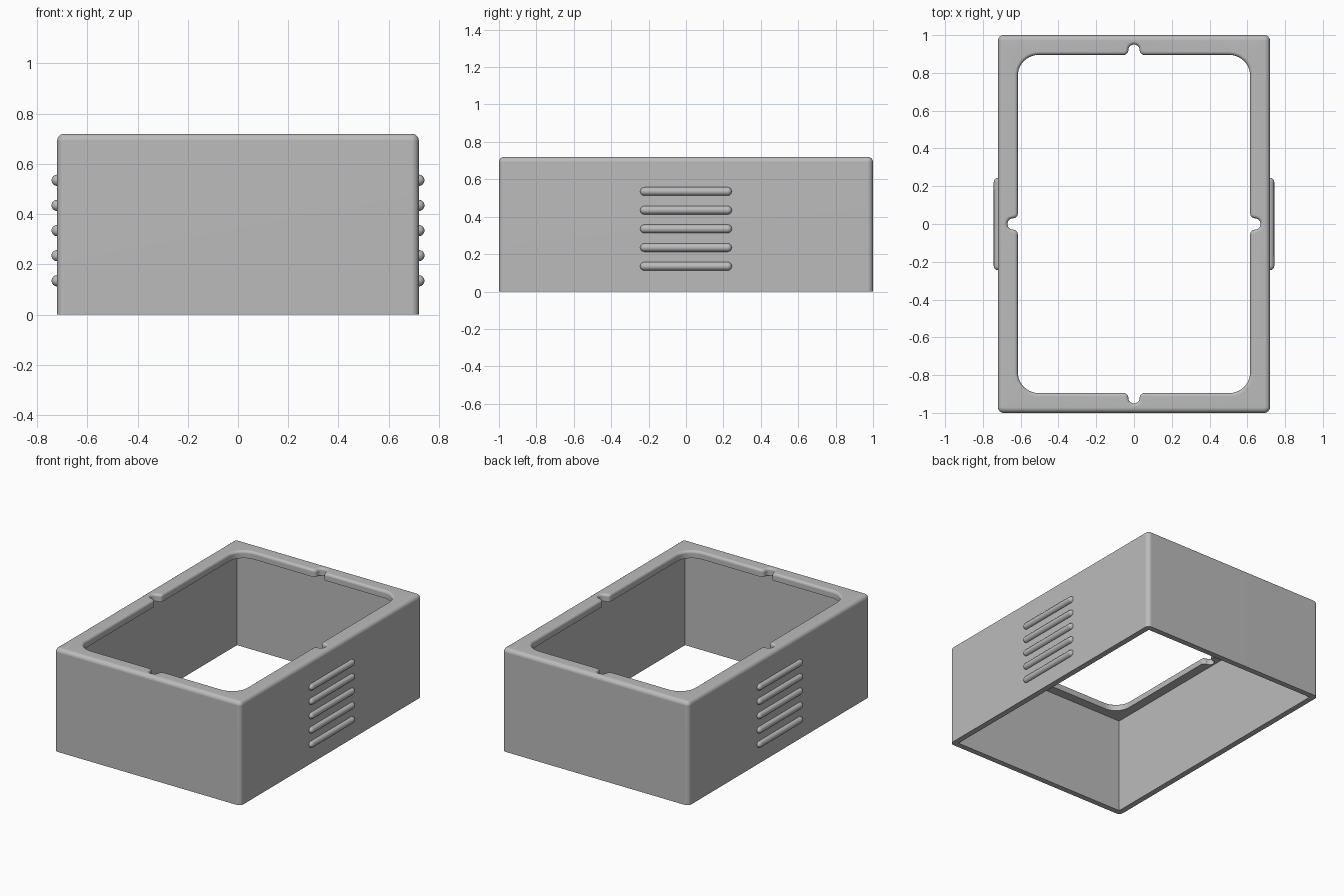
import bpy, bmesh, math
from mathutils import Matrix

if "Cube" in bpy.data.objects:
    bpy.data.objects.remove(bpy.data.objects["Cube"])

grey = bpy.data.materials.new("light grey")
grey.diffuse_color = (0.5, 0.5, 0.5, 1)
grey.use_nodes = True
grey.node_tree.nodes["Principled BSDF"].inputs["Base Color"].default_value = grey.diffuse_color

HX, HY, H = 0.72, 1.0, 0.72        # outer half sizes and height
WALL, LIP = 0.04, 0.05             # wall and top lip thickness
EDGE, RIM = 0.028, 0.018           # outer and opening edge rounding
OX, OY, OR = 0.615, 0.895, 0.11    # opening half sizes and corner radius
NR, MR = 0.03, 0.025               # notch end and notch mouth radii


def arc(cx, cy, r, a0, a1, n=6):
    angles = [math.radians(a0 + (a1 - a0) * i / n) for i in range(n + 1)]
    return [(cx + r * math.cos(a), cy + r * math.sin(a)) for a in angles]


def mirror_quarter(q):
    """Close a quarter outline running from the +y side to the +x side."""
    pts = q + [(x, -y) for x, y in reversed(q)]
    pts += [(-x, -y) for x, y in q] + [(-x, y) for x, y in reversed(q)]
    out = []
    for p in pts:
        if not out or math.dist(p, out[-1]) > 1e-6:
            out.append(p)
    if math.dist(out[0], out[-1]) < 1e-6:
        out.pop()
    return out


def body_outline(inset):
    r = 0.03
    return mirror_quarter(arc(HX - r, HY - r, r - inset, 90, 0))


def opening_outline(grow):
    q = arc(0, OY + MR, NR + grow, 90, 0)
    q += arc(NR + MR, OY + MR, MR - grow, 180, 270)
    q += arc(OX - OR, OY - OR, OR + grow, 90, 0, 10)
    q += arc(OX + MR, NR + MR, MR - grow, 180, 270)
    q += arc(OX + MR, 0, NR + grow, 90, 0)
    return mirror_quarter(q)


def loft(bm, rings):
    """Skin a list of (outline, z); return edges of first and last ring."""
    loops = [[bm.verts.new((x, y, z)) for x, y in pts] for pts, z in rings]
    n = len(loops[0])
    for a, b in zip(loops, loops[1:]):
        for i in range(n):
            j = (i + 1) % n
            bm.faces.new((a[i], a[j], b[j], b[i]))
    return [[bm.edges.get((l[i], l[(i + 1) % n])) for i in range(n)]
            for l in (loops[0], loops[-1])]


def finish(bm, name):
    bmesh.ops.recalc_face_normals(bm, faces=bm.faces)
    me = bpy.data.meshes.new(name)
    bm.to_mesh(me)
    bm.free()
    me.materials.append(grey)
    ob = bpy.data.objects.new(name, me)
    bpy.context.collection.objects.link(ob)
    bpy.ops.object.select_all(action='DESELECT')
    ob.select_set(True)
    bpy.context.view_layer.objects.active = ob
    bpy.ops.object.shade_smooth_by_angle(angle=math.radians(35))
    ob.modifiers.new("clean shading", 'WEIGHTED_NORMAL').keep_sharp = True
    return ob


# Hollow case with a rounded, notched opening
bm = bmesh.new()
quarter = [math.radians(90 * i / 6) for i in range(7)]
outer = [(body_outline(0), 0)]
outer += [(body_outline(EDGE * (1 - math.cos(a))), H - EDGE + EDGE * math.sin(a))
          for a in quarter]
opening = [(opening_outline(RIM * (1 - math.sin(a))), H - RIM + RIM * math.cos(a))
           for a in quarter]
opening.append((opening_outline(0), H - LIP))
ix, iy = HX - WALL, HY - WALL
inside = [(ix, iy), (ix, -iy), (-ix, -iy), (-ix, iy)]

outer_bottom, outer_top = loft(bm, outer)
hole_top, hole_bottom = loft(bm, opening)
wall_top, wall_bottom = loft(bm, [(inside, H - LIP), (inside, 0)])
for a, b in ((outer_top, hole_top), (hole_bottom, wall_top),
             (wall_bottom, outer_bottom)):
    bmesh.ops.triangle_fill(bm, use_beauty=True, edges=a + b)
finish(bm, "case")

# Five rounded grip ribs on each side wall
R, HALF = 0.0225, 0.245
for side, label in ((1, "right"), (-1, "left")):
    for k in range(5):
        bm = bmesh.new()
        bmesh.ops.create_uvsphere(bm, u_segments=16, v_segments=12, radius=R,
                                  matrix=Matrix.Rotation(math.pi / 2, 4, 'X'))
        # Stretch the ball into a capsule along y
        mid = [v for v in bm.verts if abs(v.co.y) < 1e-5]
        bmesh.ops.bisect_plane(bm, geom=bm.verts[:] + bm.edges[:] + bm.faces[:],
                               plane_co=(0, 0, 0), plane_no=(1, 0, 0),
                               clear_inner=True)
        equator = [e for e in bm.edges if all(abs(v.co.y) < 1e-5 for v in e.verts)]
        bmesh.ops.split_edges(bm, edges=equator)
        for f in bm.faces:
            s = 1 if f.calc_center_median().y > 0 else -1
            for v in f.verts:
                if abs(v.co.y) < HALF - R - 1e-4:
                    v.co.y += s * (HALF - R)
        rims = [e for e in bm.edges if e.is_boundary
                and all(abs(abs(v.co.y) - (HALF - R)) < 1e-5 for v in e.verts)]
        bmesh.ops.bridge_loops(bm, edges=rims)
        for v in bm.verts:
            v.co.x = side * (v.co.x + HX)
            v.co.z += 0.135 + 0.1 * k
        finish(bm, f"{label}_rib_{k + 1}")
